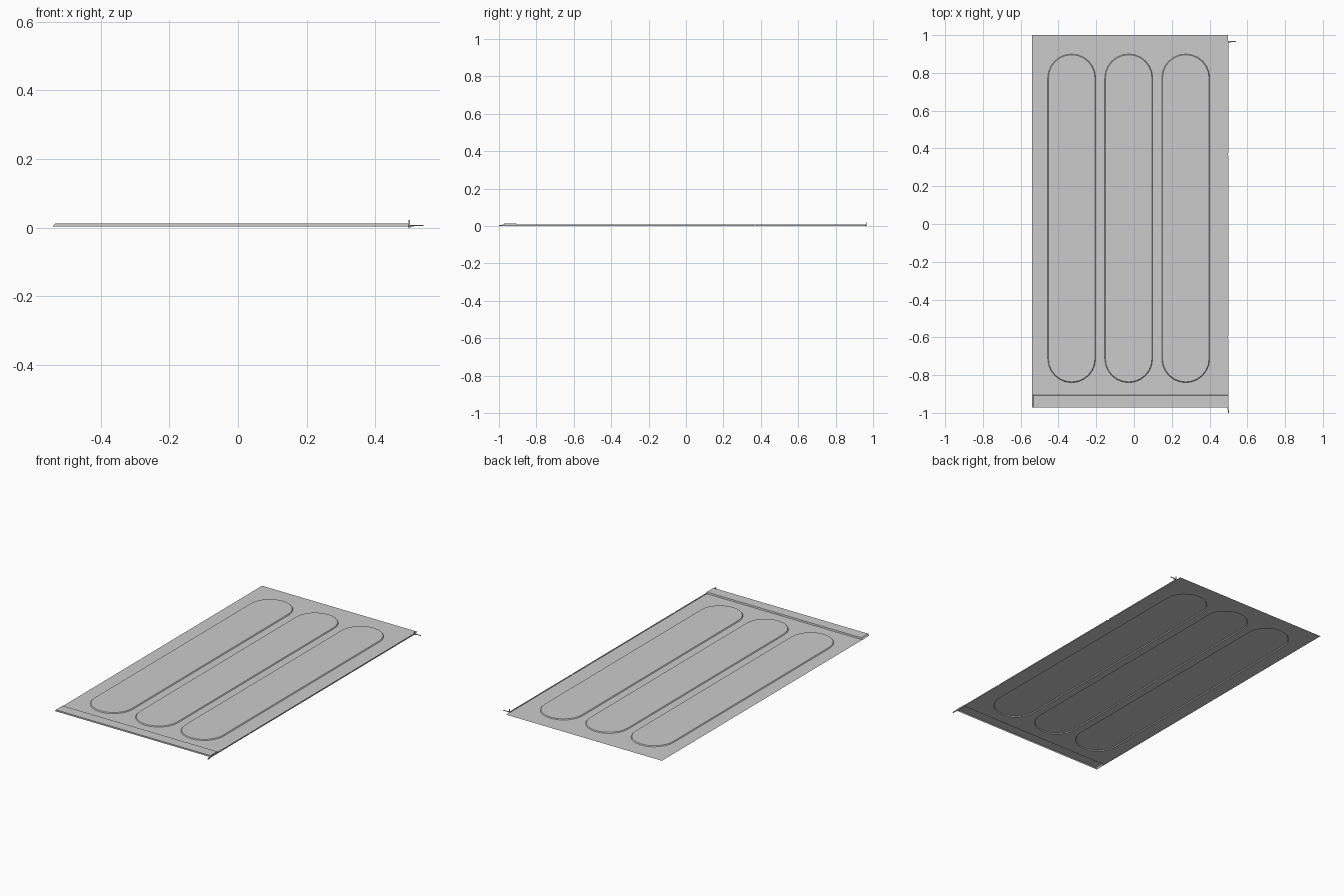
import bpy, bmesh, math

if "Cube" in bpy.data.objects:
    bpy.data.objects.remove(bpy.data.objects["Cube"])

Z0, ZB, ZS = 0.003, 0.008, 0.012      # sheet, bead top, step top
XL, XR, YF, YB = -0.54, 0.497, -0.972, 1.0
YS = -0.905                           # rear of the raised front strip


def finish(bm, name, fix_normals=True):
    bmesh.ops.remove_doubles(bm, verts=bm.verts, dist=1e-5)
    if fix_normals:
        bmesh.ops.recalc_face_normals(bm, faces=bm.faces)
    me = bpy.data.meshes.new(name)
    bm.to_mesh(me)
    bm.free()
    ob = bpy.data.objects.new(name, me)
    bpy.context.collection.objects.link(ob)
    return ob


def stadium(cx, y0, y1, r, n=12):
    pts = [(cx + r * math.cos(math.pi * i / n), y1 - r + r * math.sin(math.pi * i / n)) for i in range(n + 1)]
    pts += [(cx - r * math.cos(math.pi * i / n), y0 + r - r * math.sin(math.pi * i / n)) for i in range(n + 1)]
    return pts


def ring(bm, pts, z):
    return [bm.verts.new((x, y, z)) for x, y in pts]


def loop_edges(bm, vs):
    return [bm.edges.new((vs[i], vs[(i + 1) % len(vs)])) for i in range(len(vs))]


# pressed sheet with three raised long beads
bm = bmesh.new()
edges = loop_edges(bm, ring(bm, [(XL, YS), (XR, YS), (XR, YB), (XL, YB)], Z0))
beads = []
for cx in (-0.33, -0.028, 0.274):
    low = ring(bm, stadium(cx, -0.84, 0.90, 0.127), Z0)
    edges += loop_edges(bm, low)
    beads.append((cx, low))
bmesh.ops.triangle_fill(bm, edges=edges, use_beauty=True, normal=(0, 0, 1))
for cx, low in beads:
    high = ring(bm, stadium(cx, -0.836, 0.896, 0.123), ZB)
    bm.faces.new(high)
    for i in range(len(low)):
        j = (i + 1) % len(low)
        bm.faces.new((low[i], low[j], high[j], high[i]))
finish(bm, "beaded_sheet")

# raised front strip, hollow below, with a sloped left end
bm = bmesh.new()
base = ring(bm, [(XL, YF), (XR, YF), (XR, YS), (XL, YS)], Z0)
top = ring(bm, [(XL + 0.008, YF), (XR, YF), (XR, YS - 0.002), (XL + 0.008, YS - 0.002)], ZS)
bm.faces.new(top)
for i in range(4):
    j = (i + 1) % 4
    bm.faces.new((base[i], base[j], top[j], top[i]))
finish(bm, "front_step")


def box(name, x0, x1, y0, y1, z0, z1):
    bm = bmesh.new()
    bmesh.ops.create_cube(bm, size=1)
    for v in bm.verts:
        v.co = ((x0 + x1) / 2 + v.co.x * (x1 - x0),
                (y0 + y1) / 2 + v.co.y * (y1 - y0),
                (z0 + z1) / 2 + v.co.z * (z1 - z0))
    return finish(bm, name)


# thin hem along the right edge, interrupted by two notches
for i, (a, b) in enumerate([(-0.985, -0.605), (-0.595, 0.363), (0.375, 0.966)]):
    box(f"side_hem_{i + 1}", XR - 0.002, XR + 0.003, a, b, 0.001, 0.0065)
box("hem_front_tip", XR, XR + 0.006, -1.0, -0.985, 0.0, 0.004)

# small corner hook at the back right
box("hook_arm", XR, 0.54, 0.964, 0.968, 0.004, 0.007)
box("hook_foot", XR, 0.512, 0.958, 0.968, 0.003, 0.006)
box("hook_pin", XR, XR + 0.003, 0.962, 0.966, 0.006, 0.022)
